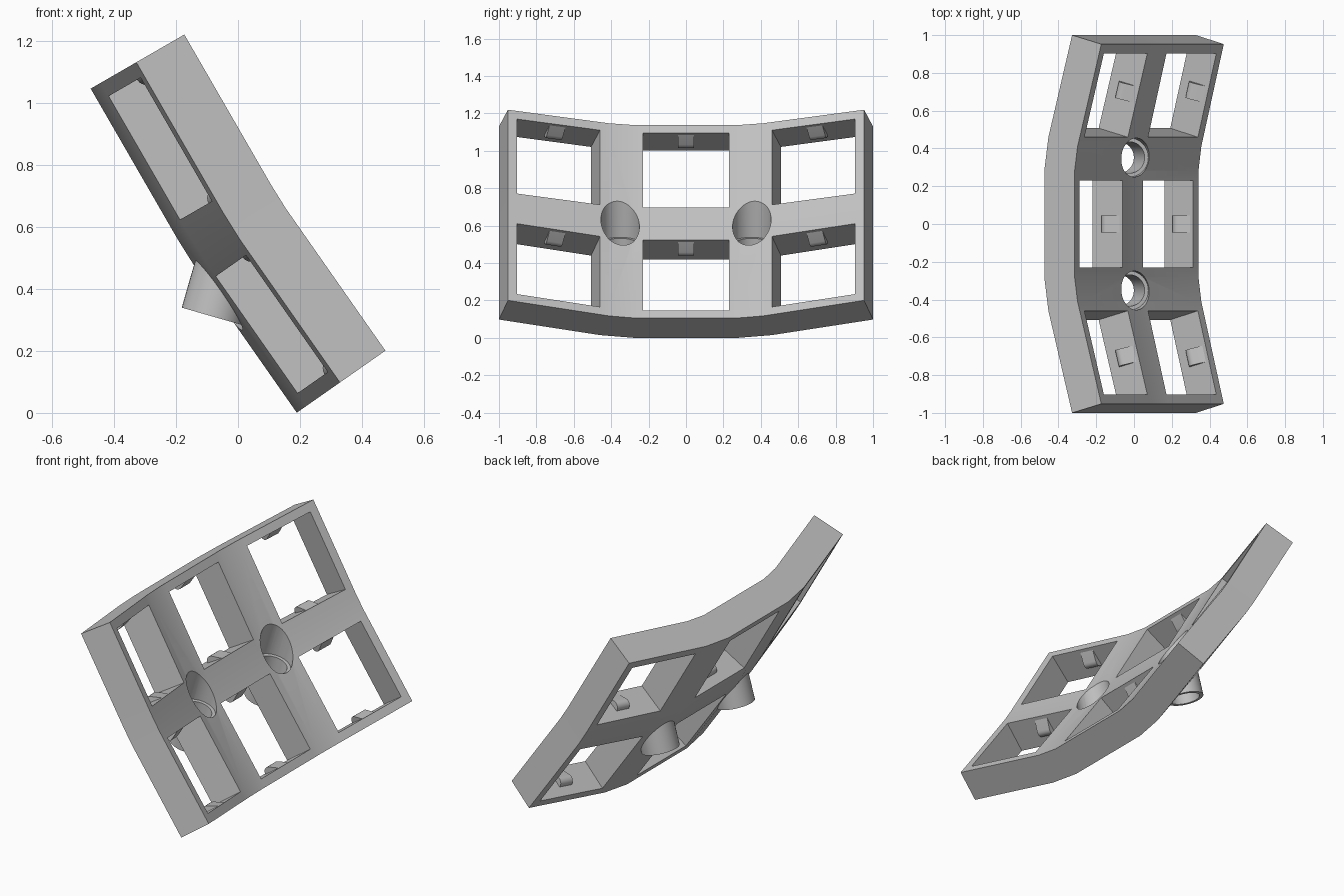
import bpy, bmesh
from math import radians, sin, cos, pi
from mathutils import Vector, Matrix

cube = bpy.data.objects.get("Cube")
if cube:
    bpy.data.objects.remove(cube, do_unlink=True)

grey = bpy.data.materials.new("light_grey")
grey.use_nodes = True
grey.diffuse_color = (0.53, 0.53, 0.53, 1)
grey.node_tree.nodes["Principled BSDF"].inputs["Base Color"].default_value = (0.53, 0.53, 0.53, 1)

CELL, HOLE, THICK = 0.28, 0.23, 0.185      # half cell, half window, plate thickness
WING = radians(15)
ROWS = [(0.029, 0.23, radians(35)), (-0.335, 0.803, radians(30))]


def place(col, row, u, v, w):
    """Cell-local point (across, up, out) to the bent, tilted plate."""
    a = WING * col
    y = col * 0.7295 + u * cos(a) - w * sin(a)
    d = abs(col) * 0.0975 + u * sin(a) + w * cos(a)
    x0, z0, t = ROWS[row]
    return Vector((x0 - v * sin(t) + d * cos(t), y, z0 + v * cos(t) + d * sin(t)))


def make(name, bm):
    bmesh.ops.recalc_face_normals(bm, faces=bm.faces[:])
    mesh = bpy.data.meshes.new(name)
    bm.to_mesh(mesh)
    bm.free()
    mesh.materials.append(grey)
    ob = bpy.data.objects.new(name, mesh)
    bpy.context.collection.objects.link(ob)
    return ob


def activate(ob):
    bpy.ops.object.select_all(action="DESELECT")
    ob.select_set(True)
    bpy.context.view_layer.objects.active = ob


def smooth(ob):
    activate(ob)
    bpy.ops.object.shade_smooth_by_angle(angle=radians(30))


# Plate: grid of cells with the window squares left open
stops = [-CELL, -HOLE, HOLE, CELL]
across = [(c, u) for c in (-1, 0, 1) for u in stops]
upward = [(r, v) for r in (0, 1) for v in stops]
bm = bmesh.new()
grid = {}
for i, (c, u) in enumerate(across):
    for j, (r, v) in enumerate(upward):
        for k in (0, 1):
            grid[i, j, k] = bm.verts.new(place(c, r, u, v, k * THICK))
solid = {(i, j) for i in range(len(across) - 1) for j in range(len(upward) - 1)
         if not (i % 4 == 1 and j % 4 == 1)}
for i, j in solid:
    ring = [(i, j), (i + 1, j), (i + 1, j + 1), (i, j + 1)]
    for k in (0, 1):
        bm.faces.new([grid[p + (k,)] for p in ring])
    sides = [(i, j - 1), (i + 1, j), (i, j + 1), (i - 1, j)]
    for n, other in enumerate(sides):
        if other not in solid:
            p, q = ring[n], ring[(n + 1) % 4]
            bm.faces.new([grid[p + (0,)], grid[q + (0,)], grid[q + (1,)], grid[p + (1,)]])
plate = make("window_plate", bm)

# Sockets: slanted bores through the ribs, each with a narrower sleeve
AXIS = Vector((0.276, 0, 0.961))
TILT = AXIS.to_track_quat("Z", "Y").to_matrix().to_4x4()


def lathe(name, profile, y, closed_ring):
    """Revolve (radius, height along the axis) about the slanted socket axis."""
    bm = bmesh.new()
    n = 40
    rings = [[bm.verts.new((r * cos(2 * pi * s / n), r * sin(2 * pi * s / n), h))
              for s in range(n)] for r, h in profile]
    pairs = list(zip(rings, rings[1:]))
    if closed_ring:
        pairs.append((rings[-1], rings[0]))
    else:
        bm.faces.new(rings[0])
        bm.faces.new(rings[-1])
    for a, b in pairs:
        for s in range(n):
            t = (s + 1) % n
            bm.faces.new([a[s], a[t], b[t], b[s]])
    bm.transform(Matrix.Translation((0.007, y, 0.615)) @ TILT)
    return make(name, bm)


for side, y in (("right", -0.352), ("left", 0.352)):
    cutter = lathe("bore_cutter", [(0.103, -0.42), (0.103, 0.3)], y, False)
    cutter.hide_render = True
    mod = plate.modifiers.new("bore", "BOOLEAN")
    mod.operation = "DIFFERENCE"
    mod.solver = "EXACT"
    mod.object = cutter
    activate(plate)
    bpy.ops.object.modifier_apply(modifier=mod.name)
    bpy.data.objects.remove(cutter, do_unlink=True)
    sleeve = [(0.105, -0.317), (0.105, -0.11), (0.083, -0.11), (0.083, -0.317)]
    smooth(lathe(side + "_socket_sleeve", sleeve, y, True))
smooth(plate)

# Clips: rounded wedges on the upper and lower wall of every window
wedge = [(0.165, 0.0), (0.165, -0.004), (0.06, -0.004)]
wedge += [(0.092 - 0.032 * cos(a), 0.032 * sin(a)) for a in [radians(d) for d in range(0, 121, 20)]]
for c, col_name in ((-1, "right"), (0, "middle"), (1, "left")):
    for r, row_name in ((0, "lower"), (1, "upper")):
        bm = bmesh.new()
        for wall in (-1, 1):
            ends = [[bm.verts.new(place(c, r, u, wall * (HOLE - p), w)) for w, p in wedge]
                    for u in (-0.044, 0.044)]
            for end in ends:
                bm.faces.new(end)
            for n in range(len(wedge)):
                m = (n + 1) % len(wedge)
                bm.faces.new([ends[0][n], ends[0][m], ends[1][m], ends[1][n]])
        smooth(make(f"{col_name}_{row_name}_clips", bm))
